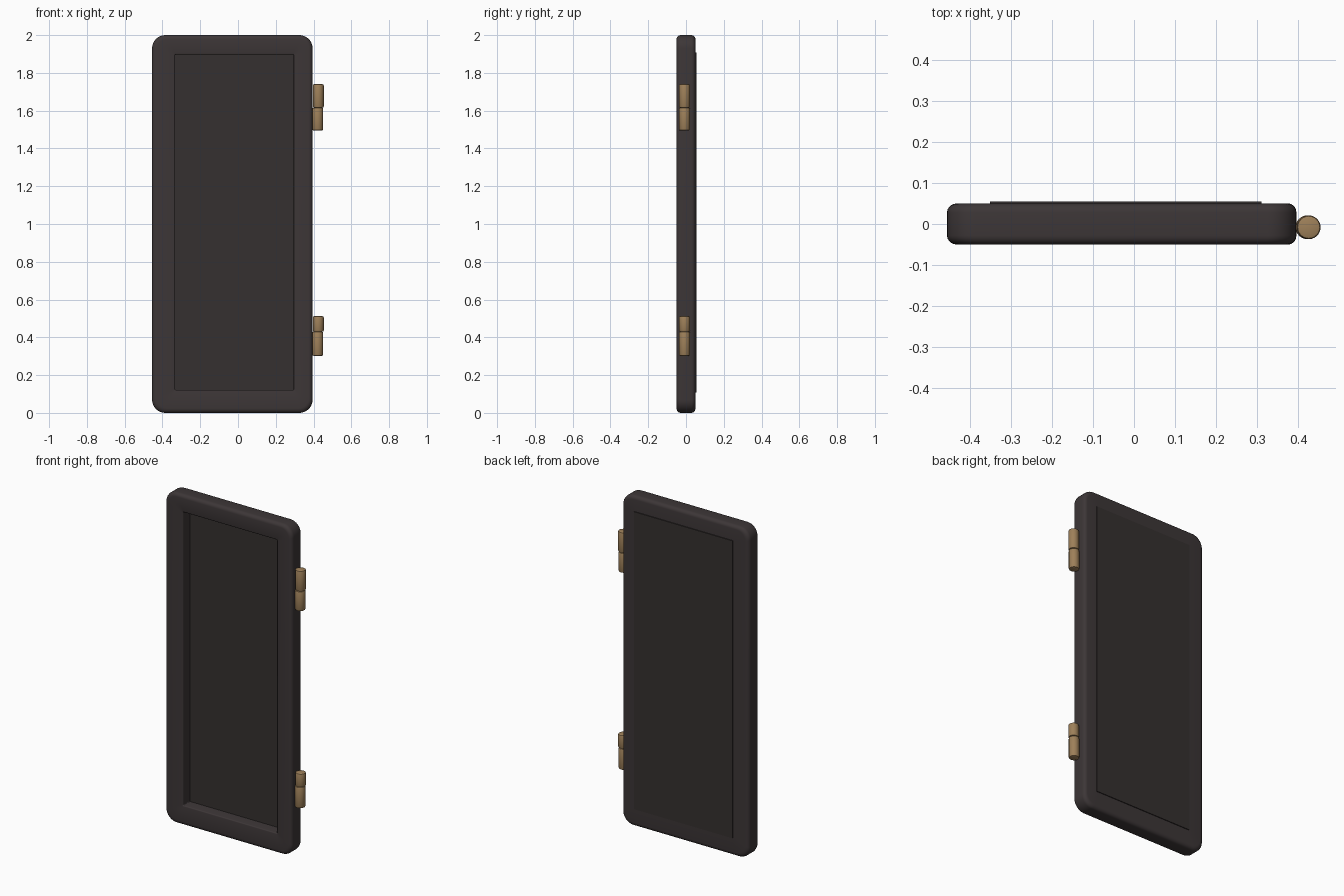
import bpy, bmesh, math

if "Cube" in bpy.data.objects:
    bpy.data.objects.remove(bpy.data.objects["Cube"])


def material(name, rgb):
    m = bpy.data.materials.new(name)
    m.diffuse_color = (*rgb, 1)
    m.use_nodes = True
    m.node_tree.nodes["Principled BSDF"].inputs["Base Color"].default_value = m.diffuse_color
    return m


FRAME = material("dark frame", (0.046, 0.037, 0.038))
PANEL = material("dark panel", (0.036, 0.030, 0.029))
BRASS = material("dull brass", (0.34, 0.215, 0.10))


def finish(name, bm, mat):
    bmesh.ops.recalc_face_normals(bm, faces=bm.faces)
    me = bpy.data.meshes.new(name)
    bm.to_mesh(me)
    bm.free()
    me.materials.append(mat)
    ob = bpy.data.objects.new(name, me)
    bpy.context.collection.objects.link(ob)
    bpy.context.view_layer.objects.active = ob
    ob.select_set(True)
    bpy.ops.object.shade_smooth_by_angle(angle=math.radians(40))
    ob.select_set(False)
    return ob


def rounded_rect(x0, x1, z0, z1, r, steps=8):
    pts = []
    corners = ((x1 - r, z1 - r), (x0 + r, z1 - r), (x0 + r, z0 + r), (x1 - r, z0 + r))
    for q, (cx, cz) in enumerate(corners):
        for i in range(steps + 1):
            a = math.pi / 2 * (q + i / steps)
            pts.append((cx + r * math.cos(a), cz + r * math.sin(a)))
    return pts


# frame: profile of (fraction from outer to inner edge, y) swept around the door
outer = (-0.455, 0.395, 0.0, 2.0, 0.07)
inner = (-0.333, 0.295, 0.122, 1.897, 0.004)


def arc(cu, cy, ru, ry, a0, a1, n=5):
    return [(cu + ru * math.cos(math.radians(a0 + (a1 - a0) * i / n)),
             cy + ry * math.sin(math.radians(a0 + (a1 - a0) * i / n))) for i in range(n + 1)]


profile = (arc(0.2, -0.028, 0.2, 0.022, 180, 270)
           + arc(0.95, -0.044, 0.05, 0.006, 270, 360, 3)
           + [(1.0, 0.05)]
           + arc(0.2, 0.028, 0.2, 0.022, 90, 180))
bm = bmesh.new()
loops = []
for t, y in profile:
    rect = [a + (b - a) * t for a, b in zip(outer, inner)]
    loops.append([bm.verts.new((x, y, z)) for x, z in rounded_rect(*rect)])
for a, b in zip(loops, loops[1:] + loops[:1]):
    for i in range(len(a)):
        j = (i + 1) % len(a)
        bm.faces.new((a[i], a[j], b[j], b[i]))
finish("door_frame", bm, FRAME)


# recessed panel, standing slightly proud at the back
bm = bmesh.new()
bmesh.ops.create_cube(bm, size=1)
for v in bm.verts:
    v.co = (-0.02 + v.co.x * 0.66, 0.035 + v.co.y * 0.04, 1.008 + v.co.z * 1.80)
finish("door_panel", bm, PANEL)


# hinges: two stacked barrels each, with softened ends
def barrel(name, x, z0, z1, r=0.029):
    b = 0.007
    bm = bmesh.new()
    rings = []
    for rad, z in ((r - b, z0), (r - b * 0.3, z0 + b * 0.3), (r, z0 + b),
                   (r, z1 - b), (r - b * 0.3, z1 - b * 0.3), (r - b, z1)):
        rings.append([bm.verts.new((x + rad * math.cos(k * math.tau / 24),
                                    -0.008 + rad * math.sin(k * math.tau / 24), z))
                      for k in range(24)])
    for a, c in zip(rings, rings[1:]):
        for k in range(24):
            bm.faces.new((a[k], a[k - 1], c[k - 1], c[k]))
    bm.faces.new(rings[0])
    bm.faces.new(rings[-1])
    finish(name, bm, BRASS)


for side, z0, zm, z1 in (("upper", 1.495, 1.615, 1.74), ("lower", 0.302, 0.43, 0.512)):
    barrel(side + "_hinge_bottom_barrel", 0.422, z0, zm)
    barrel(side + "_hinge_top_barrel", 0.425, zm, z1)
